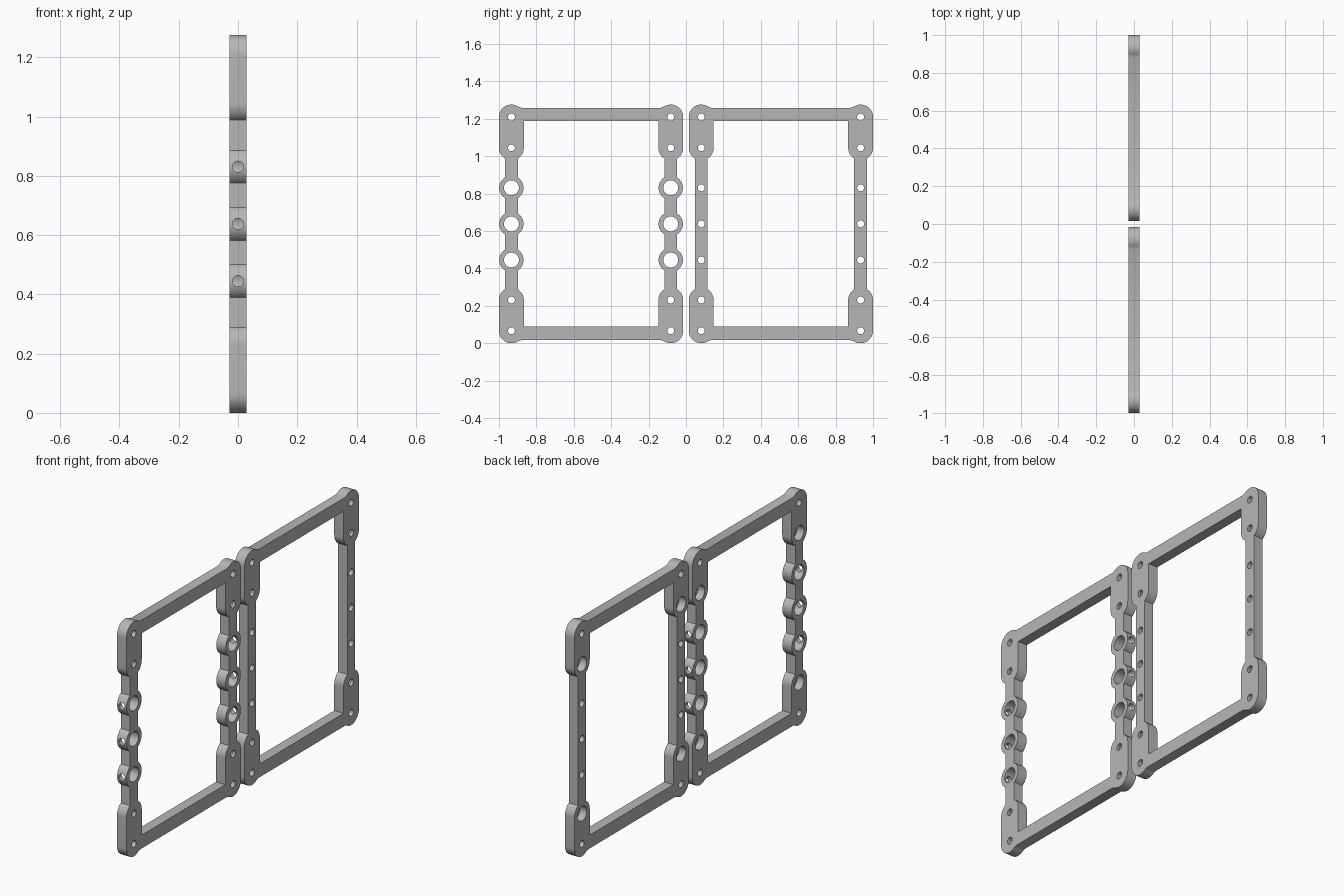
import bpy, bmesh
from math import acos, cos, sin, pi
from mathutils import Matrix, Vector

cube = bpy.data.objects.get("Cube")
if cube:
    bpy.data.objects.remove(cube, do_unlink=True)

HALF_T = 0.028                   # half thickness
MID_Z = 0.638                    # mid height of the frames
POST = 0.426                     # post centre from frame centre
POST_W = 0.034                   # half width of a post
R = 0.0665                       # corner plate radius
PLATE_LO, PLATE_HI = 0.407, 0.5715
BAR_IN, BAR_OUT = 0.549, 0.621
PITCH = 0.193                    # spacing of the middle holes
BOSS_R, BORE_R, HOLE_R = 0.065, 0.04, 0.0185

grey = bpy.data.materials.new("plain_grey")
grey.use_nodes = True
grey.diffuse_color = (0.47, 0.47, 0.47, 1)
grey.node_tree.nodes["Principled BSDF"].inputs["Base Color"].default_value = grey.diffuse_color


def arc(u, v, r, a0, a1, side=1, n=14):
    steps = [a0 + (a1 - a0) * i / n for i in range(n + 1)]
    return [(u + side * r * cos(a), v + r * sin(a)) for a in steps]


def circle(u, v, r, n=32):
    return arc(u, v, r, 0, 2 * pi, n=n)[:-1]


def contour(side, bosses):
    """Quarter outline from mid height to the bar, mirrored both ways."""
    pts = []
    if bosses:
        phi = acos(POST_W / BOSS_R)
        pts += arc(POST, 0, BOSS_R, 0, phi, side)
        pts += arc(POST, PITCH, BOSS_R, -phi, phi, side)
    pts += arc(POST, PLATE_LO, R, -acos(POST_W / R), 0, side)
    if side > 0:
        pts += arc(POST, PLATE_HI, R, 0, 2.15, n=24)
        pts.append((POST - 0.053, BAR_OUT))
    else:
        pts.append((POST - R, BAR_IN))
    half = [(u, -v) for u, v in reversed(pts) if v > 1e-6] + pts
    return half + [(-u, v) for u, v in reversed(half)]


def to_world(y):
    """Flat drawing (u, v, depth) to (depth, y, z)."""
    return Matrix(((0, 0, 1, 0), (1, 0, 0, y), (0, 1, 0, MID_Z), (0, 0, 0, 1)))


def add_cylinder(bm, start, end, r):
    start, end = Vector(start), Vector(end)
    d = end - start
    rot = d.to_track_quat('Z', 'Y').to_matrix().to_4x4()
    bmesh.ops.create_cone(bm, cap_ends=True, segments=32, radius1=r, radius2=r,
                          depth=d.length, matrix=Matrix.Translation((start + end) / 2) @ rot)


def new_object(name, data):
    ob = bpy.data.objects.new(name, data)
    bpy.context.scene.collection.objects.link(ob)
    return ob


def baked(ob):
    dg = bpy.context.evaluated_depsgraph_get()
    return bpy.data.meshes.new_from_object(ob.evaluated_get(dg))


def frame(name, y, bosses):
    # Outline, opening and through holes
    loops = [contour(1, bosses), contour(-1, bosses)]
    for u in (-POST, POST):
        for v in (-PLATE_HI, -PLATE_LO, PLATE_LO, PLATE_HI):
            loops.append(circle(u, v, HOLE_R))
        for v in (-PITCH, 0, PITCH):
            loops.append(circle(u, v, BORE_R if bosses else HOLE_R))
    cu = bpy.data.curves.new(name + "_profile", 'CURVE')
    cu.dimensions, cu.fill_mode, cu.extrude = '2D', 'BOTH', HALF_T
    for pts in loops:
        sp = cu.splines.new('POLY')
        sp.points.add(len(pts) - 1)
        for p, (u, v) in zip(sp.points, pts):
            p.co = (u, v, 0, 1)
        sp.use_cyclic_u = True
    drawing = new_object(name + "_profile", cu)
    mesh = baked(drawing)
    bpy.data.objects.remove(drawing, do_unlink=True)
    bm = bmesh.new()
    bm.from_mesh(mesh)
    bmesh.ops.remove_doubles(bm, verts=bm.verts, dist=1e-5)
    bm.transform(to_world(y))
    bmesh.ops.recalc_face_normals(bm, faces=bm.faces)
    bm.to_mesh(mesh)
    bm.free()
    ob = new_object(name, mesh)

    # Counterbores on the rear face, cross holes in the outer boss walls
    bm = bmesh.new()
    for s in (-1, 1):
        py = y + s * POST
        for v in (-PLATE_LO, PLATE_LO):
            add_cylinder(bm, (-0.1, py, MID_Z + v), (0.012, py, MID_Z + v), BORE_R)
        if bosses:
            for v in (-PITCH, 0, PITCH):
                add_cylinder(bm, (0, py, MID_Z + v), (0, py + s * 0.1, MID_Z + v), HOLE_R)
    cut_mesh = bpy.data.meshes.new(name + "_cutter")
    bm.to_mesh(cut_mesh)
    bm.free()
    cutter = new_object(name + "_cutter", cut_mesh)
    cutter.hide_render = True
    mod = ob.modifiers.new("holes", 'BOOLEAN')
    mod.operation, mod.solver, mod.object = 'DIFFERENCE', 'EXACT', cutter
    result = baked(ob)
    ob.modifiers.clear()
    ob.data = result
    bpy.data.objects.remove(cutter, do_unlink=True)

    # Colour and shading
    result.materials.clear()
    result.materials.append(grey)
    bpy.ops.object.select_all(action='DESELECT')
    ob.select_set(True)
    bpy.context.view_layer.objects.active = ob
    bpy.ops.object.shade_smooth_by_angle(angle=0.5)


frame("bossed_frame", -0.5075, True)
frame("plain_frame", 0.5075, False)
